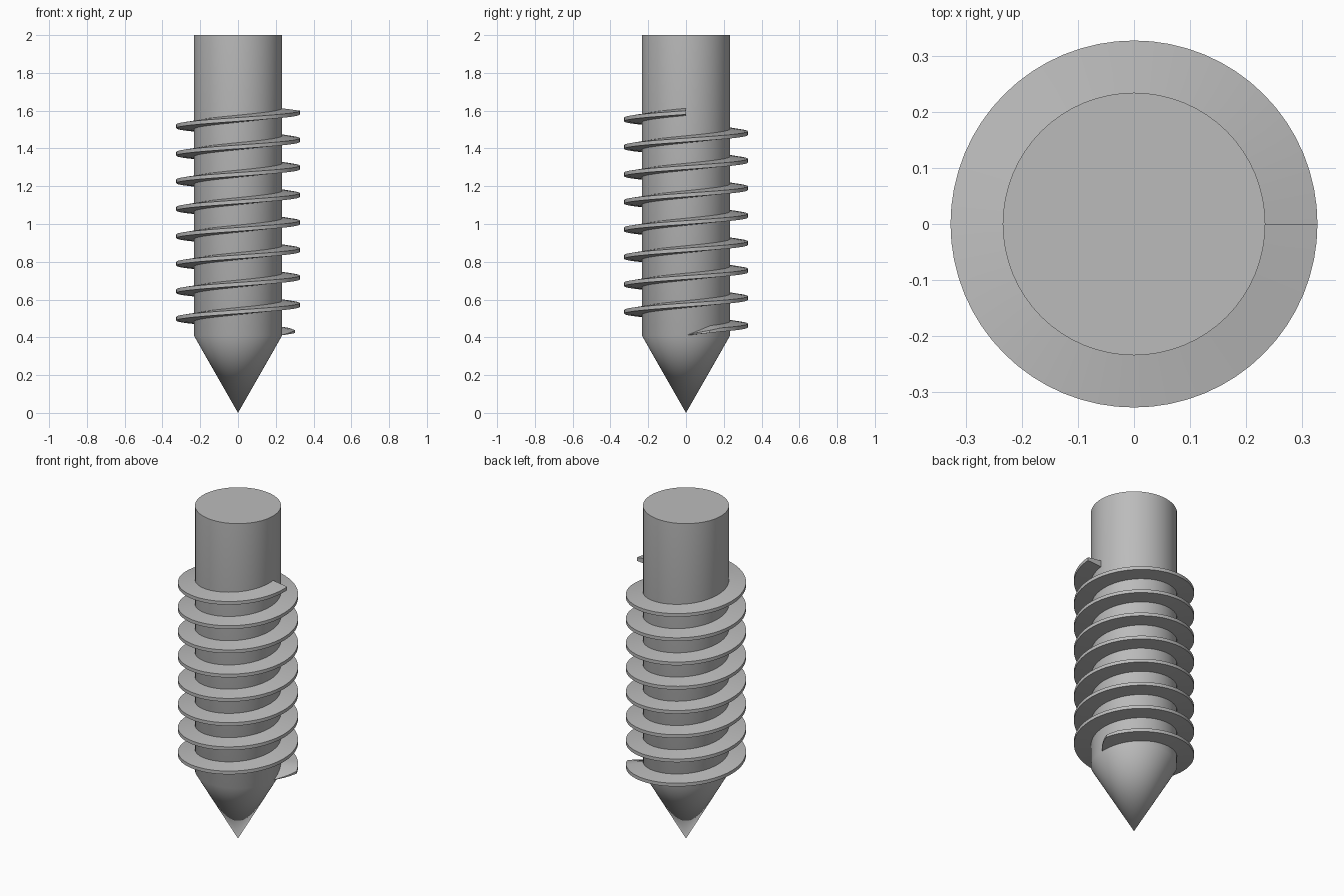
import bpy, bmesh
from math import cos, sin, tau, radians

CORE_R, RIM_R = 0.234, 0.327
SHOULDER_Z, TOP_Z = 0.41, 2.0
PITCH, TURNS, STEPS = 0.1455, 8, 64

if "Cube" in bpy.data.objects:
    bpy.data.objects.remove(bpy.data.objects["Cube"])

steel = bpy.data.materials.new("grey steel")
steel.use_nodes = True
GREY = (0.5, 0.5, 0.5, 1)
steel.diffuse_color = GREY
steel.node_tree.nodes["Principled BSDF"].inputs["Base Color"].default_value = GREY


def finish(name, bm):
    """Turn a bmesh into a smooth, sharp-edged object."""
    bmesh.ops.recalc_face_normals(bm, faces=bm.faces)
    mesh = bpy.data.meshes.new(name)
    bm.to_mesh(mesh)
    bm.free()
    mesh.materials.append(steel)
    obj = bpy.data.objects.new(name, mesh)
    bpy.context.collection.objects.link(obj)
    bpy.ops.object.select_all(action='DESELECT')
    obj.select_set(True)
    bpy.context.view_layer.objects.active = obj
    bpy.ops.object.shade_smooth_by_angle(angle=radians(30))


# Shank and pointed tip, one lathed body
bm = bmesh.new()
rings = []
for z in (SHOULDER_Z, TOP_Z):
    rings.append([bm.verts.new((CORE_R * cos(tau * i / STEPS),
                                CORE_R * sin(tau * i / STEPS), z)) for i in range(STEPS)])
point = bm.verts.new((0, 0, 0))
low, high = rings
for i in range(STEPS):
    j = (i + 1) % STEPS
    bm.faces.new((low[i], low[j], high[j], high[i]))
    bm.faces.new((point, low[j], low[i]))
bm.faces.new(high)
finish("shank_and_point", bm)

# Helical thread: a tapered section swept up the shank, growing out of it at the start
section = [(CORE_R - 0.01, 0.0), (RIM_R, 0.006), (RIM_R, 0.026), (CORE_R - 0.01, 0.04)]
bm = bmesh.new()
previous = None
for i in range(TURNS * STEPS + 1):
    a = tau * i / STEPS
    reach = min(1, a / radians(22.5))
    height = min(1, 0.02 + a / radians(34))
    base = SHOULDER_Z + PITCH * i / STEPS
    ring = []
    for r, z in section:
        rr = CORE_R - 0.01 + (r - CORE_R + 0.01) * max(reach, 0.02)
        ring.append(bm.verts.new((rr * cos(a), rr * sin(a), base + z * height)))
    if previous:
        for k in range(4):
            n = (k + 1) % 4
            bm.faces.new((previous[k], previous[n], ring[n], ring[k]))
    else:
        bm.faces.new(ring)
    previous = ring
bm.faces.new(previous)
finish("thread", bm)
